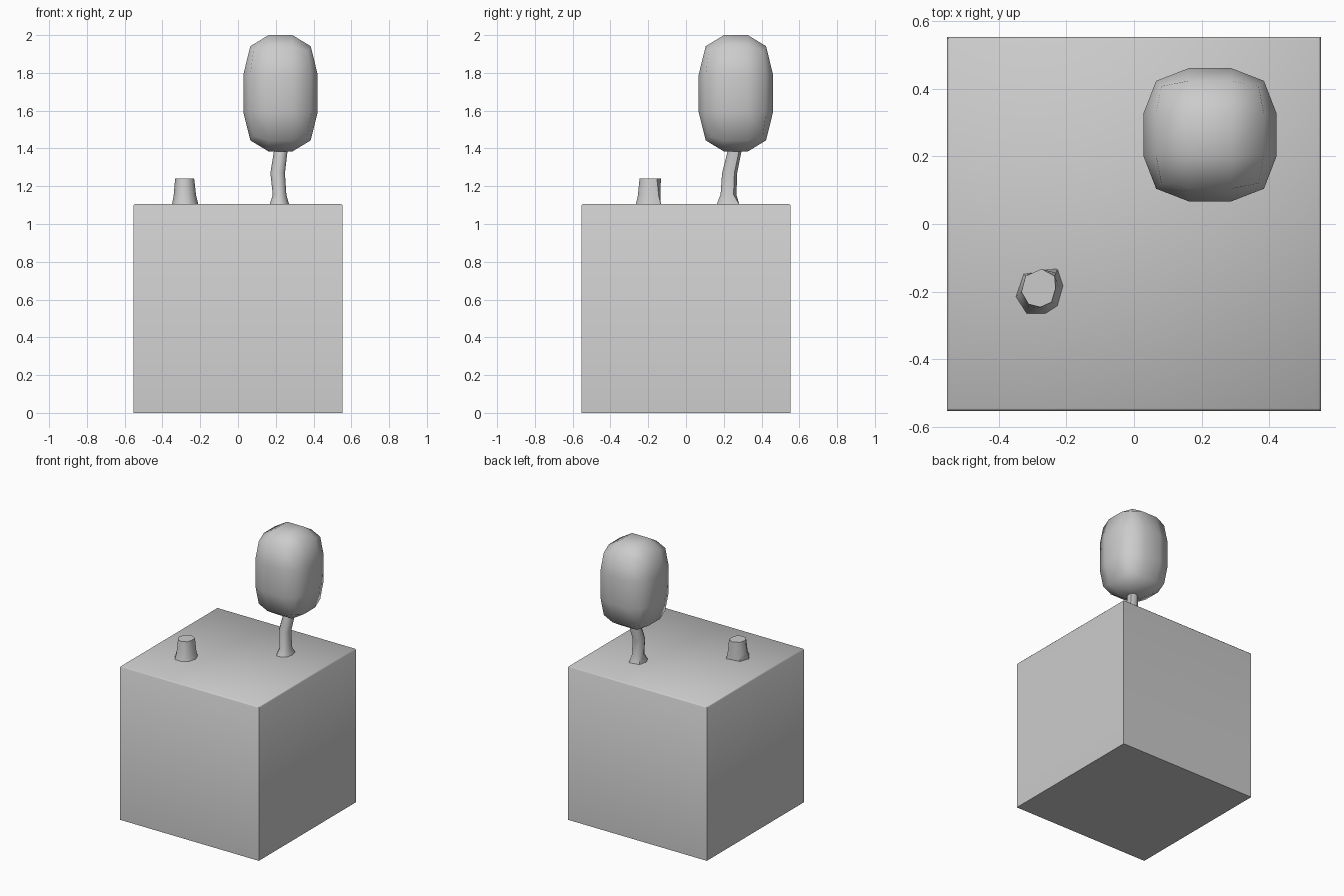
import bpy, bmesh
from mathutils import Vector

if "Cube" in bpy.data.objects:
    bpy.data.objects.remove(bpy.data.objects["Cube"])

TOP = 1.106   # height of the block's upper face
HALF = 0.553  # half the block's width


def finish(name, bm, angle):
    bmesh.ops.recalc_face_normals(bm, faces=bm.faces)
    mesh = bpy.data.meshes.new(name)
    bm.to_mesh(mesh)
    bm.free()
    obj = bpy.data.objects.new(name, mesh)
    bpy.context.collection.objects.link(obj)
    bpy.ops.object.select_all(action='DESELECT')
    obj.select_set(True)
    bpy.context.view_layer.objects.active = obj
    bpy.ops.object.shade_smooth_by_angle(angle=angle)
    return obj


def loft(name, rings):
    """Skin a stack of 3D rings and cap both ends."""
    bm = bmesh.new()
    loops = [[bm.verts.new(p) for p in ring] for ring in rings]
    n = len(loops[0])
    for a, b in zip(loops, loops[1:]):
        for i in range(n):
            j = (i + 1) % n
            bm.faces.new((a[i], a[j], b[j], b[i]))
    bm.faces.new(loops[0])
    bm.faces.new(loops[-1])
    return finish(name, bm, 1.0)


# Ground block with a thin bevel around the upper rim
bm = bmesh.new()
bmesh.ops.create_cube(bm, size=1)
for v in bm.verts:
    v.co = (v.co.x * 2 * HALF, v.co.y * 2 * HALF, (v.co.z + 0.5) * TOP)
rim = [e for e in bm.edges if all(v.co.z > TOP / 2 for v in e.verts)]
bmesh.ops.bevel(bm, geom=rim, offset=0.007, segments=1, affect='EDGES')
finish("ground_block", bm, 1.0)

# Uneven eight-sided outlines: flared root and cut wood
root = [(-.350, -.216), (-.318, -.266), (-.262, -.266), (-.226, -.243),
        (-.209, -.183), (-.226, -.133), (-.259, -.139), (-.327, -.148)]
cut = [(-.333, -.201), (-.312, -.237), (-.277, -.246), (-.244, -.231),
       (-.232, -.190), (-.235, -.154), (-.274, -.133), (-.321, -.154)]

# Stump
mid = [(r[0] * .45 + c[0] * .55, r[1] * .45 + c[1] * .55) for r, c in zip(root, cut)]
loft("stump", [[(x, y, z) for x, y in ring]
               for ring, z in ((root, TOP - .005), (mid, 1.15), (cut, 1.24))])


# Bent tree trunk, reusing the outlines scaled about its path
def place(outline, cx, cy, z, w, d):
    xs, ys = zip(*outline)
    mx, my = (min(xs) + max(xs)) / 2, (min(ys) + max(ys)) / 2
    sx, sy = w / (max(xs) - min(xs)), d / (max(ys) - min(ys))
    return [(cx + (x - mx) * sx, cy + (y - my) * sy, z) for x, y in outline]


loft("tree_trunk", [place(root, .219, .222, TOP - .005, .105, .122),
                    place(cut, .220, .225, 1.155, .072, .084),
                    place(cut, .210, .231, 1.27, .077, .080),
                    place(cut, .226, .257, 1.385, .072, .074),
                    place(cut, .229, .262, 1.45, .070, .072)])

# Leafy crown: three-by-three cube pulled into a rounded barrel
bm = bmesh.new()
bmesh.ops.create_cube(bm, size=2)
bmesh.ops.subdivide_edges(bm, edges=bm.edges[:], cuts=2, use_grid_fill=True)
centre, size = Vector((.225, .264, 1.692)), Vector((.197, .197, .308))
for v in bm.verts:
    outer = sum(abs(c) > .9 for c in v.co)
    pull = {1: 1.0, 2: .81, 3: .73}[outer]
    v.co = [centre[i] + size[i] * c * (pull if abs(c) > .9 else .96)
            for i, c in enumerate(v.co)]
finish("tree_crown", bm, 1.2)
